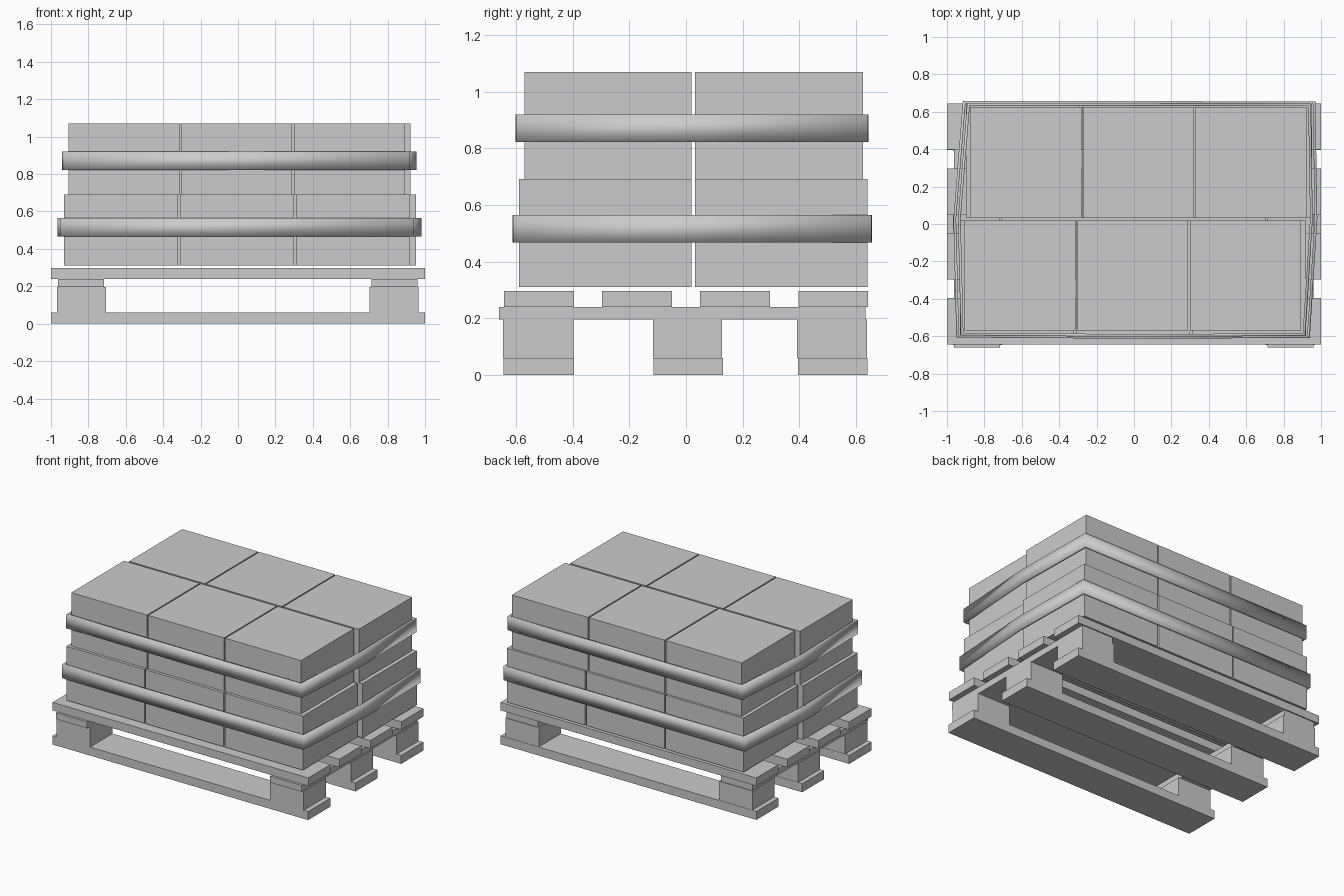
import bpy, bmesh

if "Cube" in bpy.data.objects:
    bpy.data.objects.remove(bpy.data.objects["Cube"])


def box(name, x0, x1, y0, y1, z0, z1):
    bm = bmesh.new()
    bmesh.ops.create_cube(bm, size=1)
    for v in bm.verts:
        v.co.x = x1 if v.co.x > 0 else x0
        v.co.y = y1 if v.co.y > 0 else y0
        v.co.z = z1 if v.co.z > 0 else z0
    finish(name, bm)


def finish(name, bm, smooth=False):
    bmesh.ops.recalc_face_normals(bm, faces=bm.faces)
    for f in bm.faces:
        f.smooth = smooth
    me = bpy.data.meshes.new(name)
    bm.to_mesh(me)
    bm.free()
    ob = bpy.data.objects.new(name, me)
    bpy.context.collection.objects.link(ob)


# Pallet runners with two blocks each
for i, (y0, y1) in enumerate([(-0.645, -0.395), (-0.115, 0.13), (0.395, 0.642)]):
    box(f"runner_{i}", -1, 1, y0, y1, 0, 0.06)
    for side, x0, x1 in (("left", -0.967, -0.705), ("right", 0.703, 0.965)):
        box(f"block_{side}_{i}", x0, x1, y0 - 0.002, y1 - 0.002, 0.06, 0.195)

# Cross boards and top deck
for side, x0, x1 in (("left", -0.963, -0.717), ("right", 0.713, 0.96)):
    box(f"cross_board_{side}", x0, x1, -0.66, 0.635, 0.195, 0.24)
for i, (y0, y1) in enumerate([(-0.643, -0.395), (-0.297, -0.05), (0.05, 0.297), (0.397, 0.643)]):
    box(f"deck_board_{i}", -1, 1, y0, y1, 0.24, 0.297)


# Two layers of cartons, the back row slightly shifted
def layer(name, x0, width, pitch, front_y, back_y, z0, z1):
    for row, dx, y0, y1 in (("front", 0, front_y, 0.019), ("back", 0.031, 0.032, back_y)):
        for i in range(3):
            x = x0 + dx + i * pitch
            box(f"{name}_carton_{row}_{i}", x, x + width, y0, y1, z0, z1)


layer("lower", -0.93, 0.61, 0.62, -0.59, 0.641, 0.31, 0.692)
layer("upper", -0.905, 0.593, 0.602, -0.57, 0.626, 0.692, 1.07)

# Straps: thin smooth-shaded bands around the load
OUTLINE = [(-0.95, -0.607), (0.03, -0.613), (0.94, -0.609), (0.98, 0.03),
           (0.97, 0.655), (0.03, 0.657), (-0.915, 0.657), (-0.965, 0.03)]


def inset(c, t):
    return c if abs(c) < 0.1 else c - t * (1 if c > 0 else -1)


def strap(name, sx, sy, z0, z1, t=0.014):
    bm = bmesh.new()
    rings = []
    for x, y in OUTLINE:
        x, y = x * sx, y * sy
        xi, yi = inset(x, t), inset(y, t)
        rings.append([bm.verts.new(p) for p in
                      ((x, y, z0), (x, y, z1), (xi, yi, z1), (xi, yi, z0))])
    for a, b in zip(rings, rings[1:] + rings[:1]):
        for k in range(4):
            m = (k + 1) % 4
            bm.faces.new((a[k], b[k], b[m], a[m]))
    finish(name, bm, True)


strap("lower_strap", 1, 1, 0.467, 0.565)
strap("upper_strap", 0.975, 0.983, 0.822, 0.92)
